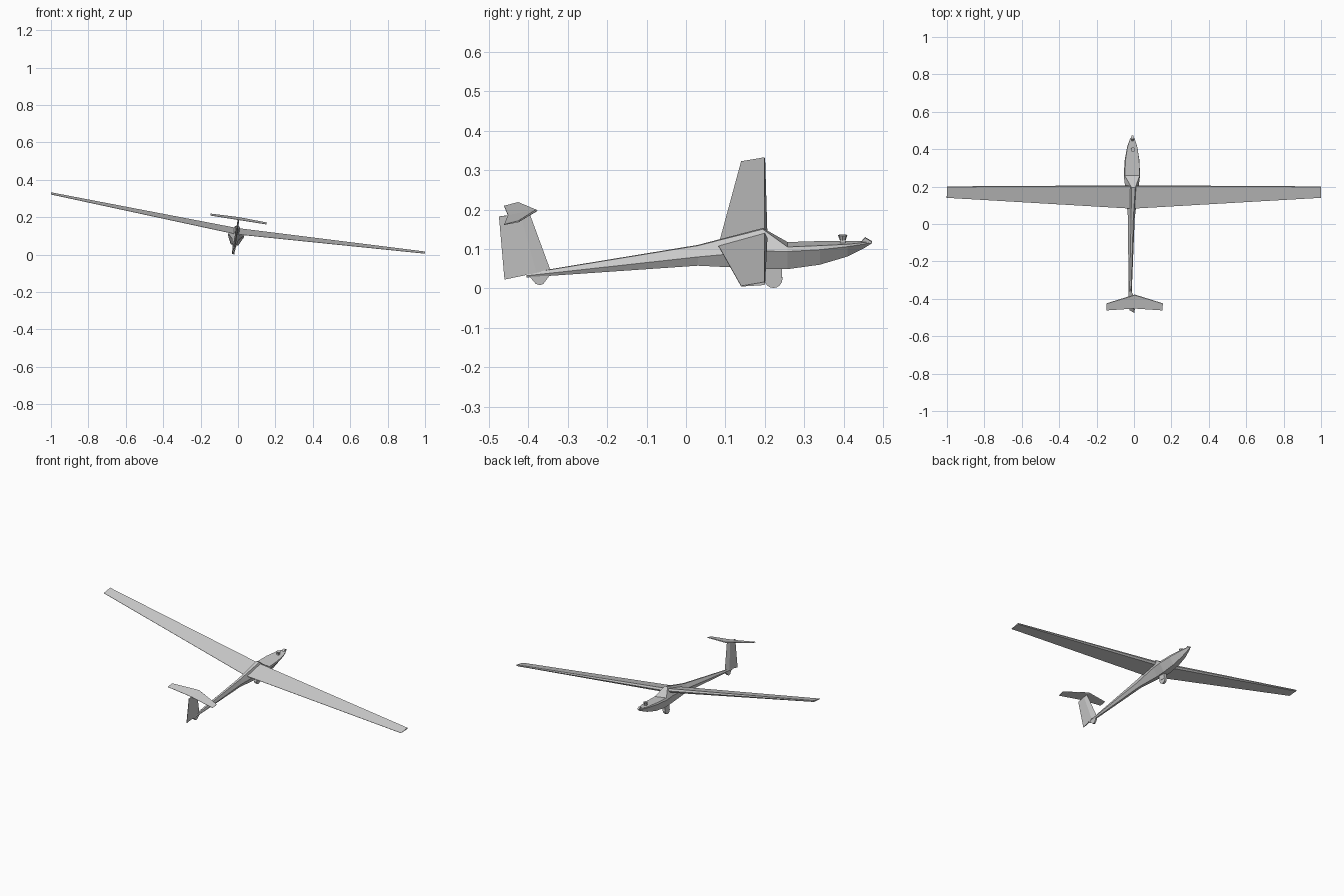
import bpy, bmesh, math
from mathutils import Matrix, Vector

if "Cube" in bpy.data.objects:
    bpy.data.objects.remove(bpy.data.objects["Cube"])

# The whole glider is banked about its long axis
PIVOT = Vector((0, 0, 0.14))
BANK = (Matrix.Translation((-0.0045, 0, 0.142)) @ Matrix.Rotation(0.157, 4, 'Y')
        @ Matrix.Translation(-PIVOT))


def finish(name, bm):
    bmesh.ops.recalc_face_normals(bm, faces=bm.faces)
    bm.transform(BANK)
    me = bpy.data.meshes.new(name)
    bm.to_mesh(me)
    bm.free()
    ob = bpy.data.objects.new(name, me)
    bpy.context.collection.objects.link(ob)
    return ob


def loft(name, sections):
    bm = bmesh.new()
    rings = [[bm.verts.new(p) for p in s] for s in sections]
    for a, b in zip(rings, rings[1:]):
        n = len(a)
        for i in range(n):
            j = (i + 1) % n
            bm.faces.new((a[i], a[j], b[j], b[i]))
    bm.faces.new(rings[0])
    bm.faces.new(rings[-1])
    return finish(name, bm)


def foil(x, le, te, t, nose):
    # blunt-nosed section: leading point, upper shoulder, trailing edge, lower shoulder
    (ly, lz), (ty, tz) = le, te
    return [(x, ly + nose, lz), (x, ly, lz + t / 2), (x, ty, tz + 0.0008),
            (x, ty, tz - 0.0008), (x, ly, lz - t / 2)]


def plate(name, outline, half):
    return loft(name, [[(x, y, z) for y, z in outline] for x in (-half, half)])


def cone(name, loc, r1, r2, depth, sides, rot=Matrix()):
    bm = bmesh.new()
    bmesh.ops.create_cone(bm, cap_ends=True, segments=sides, radius1=r1, radius2=r2,
                          depth=depth, matrix=Matrix.Translation(loc) @ rot)
    return finish(name, bm)


# Fuselage: y, then half width and height of top, middle and bottom edges
stations = [
    (-0.405, 0.004, 0.035, 0.008, 0.030, 0.004, 0.025),
    (0.03, 0.006, 0.107, 0.018, 0.080, 0.009, 0.056),
    (0.195, 0.010, 0.150, 0.036, 0.098, 0.016, 0.049),
    (0.258, 0.040, 0.109, 0.044, 0.098, 0.021, 0.049),
    (0.34, 0.037, 0.112, 0.040, 0.102, 0.018, 0.060),
    (0.41, 0.027, 0.114, 0.028, 0.108, 0.012, 0.080),
    (0.45, 0.014, 0.116, 0.015, 0.112, 0.006, 0.099),
    (0.473, 0.002, 0.117, 0.002, 0.115, 0.001, 0.113),
]
loft("fuselage", [[(-a, y, za), (a, y, za), (b, y, zb), (c, y, zc), (-c, y, zc), (-b, y, zb)]
                  for y, a, za, b, zb, c, zc in stations])

# Main wing with slight dihedral
loft("wing", [foil(s * 1.0125, (0.199, 0.169), (0.140, 0.162), 0.008, 0.002) if s else
              foil(0, (0.200, 0.128), (0.082, 0.106), 0.024, 0.007) for s in (-1, 0, 1)])

# T-tail
loft("tailplane", [foil(s * 0.152, (-0.426, 0.192), (-0.462, 0.184), 0.004, 0.002) if s else
                   foil(0, (-0.381, 0.196), (-0.452, 0.184), 0.006, 0.004) for s in (-1, 0, 1)])


def fin_section(le, te, half):
    (ly, lz), (ty, tz) = le, te
    my, mz = ly + (ty - ly) * 0.3, lz + (tz - lz) * 0.3
    return [(0, ly, lz), (half, my, mz), (0.001, ty, tz), (-0.001, ty, tz), (-half, my, mz)]


loft("tail_fin", [fin_section((-0.345, 0.045), (-0.461, 0.019), 0.007),
                  fin_section((-0.398, 0.191), (-0.475, 0.181), 0.004)])

# Landing gear
side = Matrix.Rotation(math.pi / 2, 4, 'Y')
cone("main_wheel", (0, 0.222, 0.0215), 0.023, 0.023, 0.014, 16, side)
plate("wheel_mount", [(0.202, 0.055), (0.244, 0.055), (0.244, 0.022), (0.202, 0.022)], 0.009)
plate("tail_skid", [(-0.398, 0.028), (-0.382, 0.009), (-0.371, 0.005),
                    (-0.362, 0.009), (-0.345, 0.032)], 0.005)

# Cockpit details on the flat deck
plate("instrument_post", [(0.391, 0.110), (0.405, 0.110), (0.405, 0.122), (0.391, 0.122)], 0.007)
cone("instrument_head", (0, 0.398, 0.126), 0.007, 0.012, 0.014, 8)
plate("nose_cap", [(0.443, 0.114), (0.455, 0.127), (0.472, 0.117), (0.470, 0.113)], 0.006)
